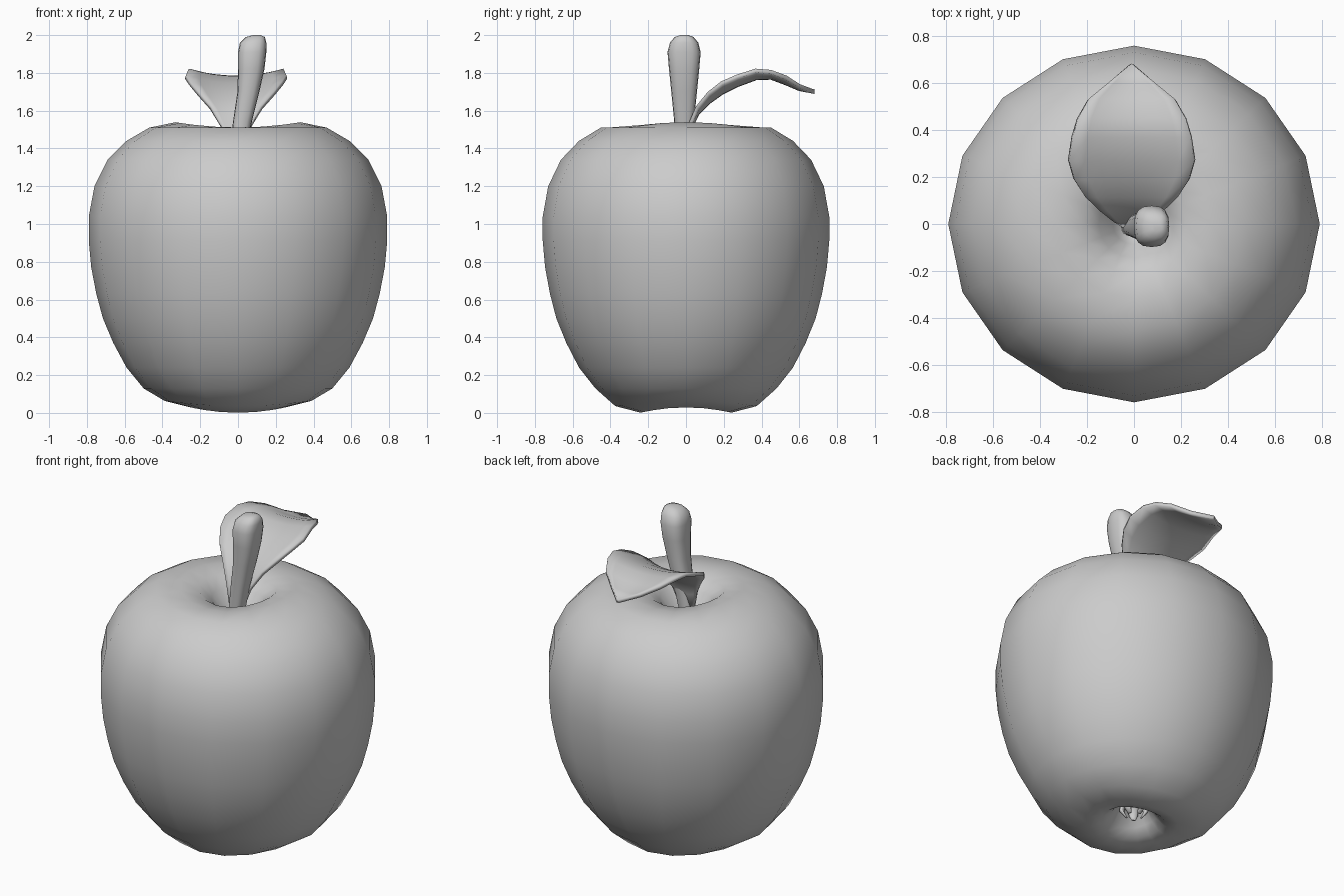
import bpy, bmesh, math
from mathutils import Vector

cube = bpy.data.objects.get("Cube")
if cube:
    bpy.data.objects.remove(cube, do_unlink=True)

grey = bpy.data.materials.new("plain_grey")
grey.use_nodes = True
grey.diffuse_color = (0.6, 0.6, 0.6, 1)
grey.node_tree.nodes["Principled BSDF"].inputs["Base Color"].default_value = (0.6, 0.6, 0.6, 1)


def finish(name, bm):
    """Turn a bmesh into a smooth-shaded object."""
    bmesh.ops.recalc_face_normals(bm, faces=bm.faces)
    for f in bm.faces:
        f.smooth = True
    mesh = bpy.data.meshes.new(name)
    bm.to_mesh(mesh)
    bm.free()
    mesh.materials.append(grey)
    obj = bpy.data.objects.new(name, mesh)
    bpy.context.collection.objects.link(obj)
    return obj


def skin(bm, rings, closed=True, caps=True):
    """Bridge equal rows of points with quads."""
    rows = [[bm.verts.new(p) for p in ring] for ring in rings]
    n = len(rows[0])
    for a, b in zip(rows, rows[1:]):
        for i in range(n if closed else n - 1):
            j = (i + 1) % n
            bm.faces.new((a[i], a[j], b[j], b[i]))
    if caps:
        bm.faces.new(rows[0])
        bm.faces.new(rows[-1])


# Fruit body: 16-sided lathe, (radius, height) from bottom hollow to top hollow
profile = [(0.03, 0.17), (0.08, 0.15), (0.13, 0.07), (0.18, 0.03), (0.25, 0.015),
           (0.39, 0.05), (0.5, 0.13), (0.59, 0.24), (0.66, 0.37), (0.715, 0.5),
           (0.75, 0.63), (0.777, 0.77), (0.79, 0.91), (0.79, 1.04), (0.76, 1.2),
           (0.69, 1.34), (0.59, 1.44), (0.47, 1.51), (0.33, 1.525), (0.22, 1.505),
           (0.15, 1.45), (0.09, 1.36), (0.03, 1.3)]


def body_ring(r, z):
    lobe = 0.014 if r < 0.45 else 0.0
    ring = []
    for i in range(16):
        a = math.tau * i / 16
        ring.append((r * math.cos(a), 0.96 * r * math.sin(a), z + lobe * math.cos(2 * a)))
    return ring


bm = bmesh.new()
skin(bm, [body_ring(r, z) for r, z in profile])
finish("fruit_body", bm)

# Stem: squarish tube that leans sideways and swells at the top
# (centre x, z, half width, half depth)
stem = [(-0.03, 1.28, 0.035, 0.035), (0.005, 1.42, 0.045, 0.045), (0.025, 1.55, 0.05, 0.053),
        (0.055, 1.7, 0.058, 0.068), (0.07, 1.82, 0.07, 0.08), (0.075, 1.91, 0.075, 0.088),
        (0.08, 1.96, 0.07, 0.075), (0.092, 1.99, 0.05, 0.05), (0.1, 2.0, 0.02, 0.02)]


def squarish(c):
    return math.copysign(abs(c) ** 0.75, c)


bm = bmesh.new()
skin(bm, [[(x + w * squarish(math.cos(a)), -0.01 + d * squarish(math.sin(a)), z)
           for a in (math.tau * i / 16 for i in range(16))] for x, z, w, d in stem])
finish("stem", bm)

# Leaf: cupped blade arching backwards
# (y, centre z, half width, edge lift)
leaf = [(-0.01, 1.36, 0.03, 0.0), (0.02, 1.5, 0.08, 0.02), (0.06, 1.585, 0.135, 0.03),
        (0.12, 1.645, 0.2, 0.045), (0.19, 1.695, 0.245, 0.05), (0.27, 1.735, 0.268, 0.045),
        (0.37, 1.772, 0.253, 0.04), (0.45, 1.775, 0.23, 0.03), (0.53, 1.745, 0.185, 0.03),
        (0.6, 1.715, 0.1, 0.015), (0.68, 1.7, 0.005, 0.0)]
bm = bmesh.new()
skin(bm, [[(-0.01 + w * t, y, z + lift * t * t) for t in (k / 4 for k in range(-4, 5))]
          for y, z, w, lift in leaf], closed=False, caps=False)
blade = finish("leaf", bm)
solid = blade.modifiers.new("thickness", 'SOLIDIFY')
solid.thickness = 0.022
solid.offset = 0

# Calyx: ring of small dried tips inside the bottom hollow
bm = bmesh.new()
for i in range(5):
    a = math.tau * i / 5 + 0.3
    out = Vector((math.cos(a), math.sin(a), 0))
    side = Vector((-out.y, out.x, 0))
    base = out * 0.06 + Vector((0, 0, 0.17))
    rings = []
    for k, (reach, drop, size) in enumerate([(0, 0, 0.03), (0.01, 0.06, 0.025),
                                             (-0.015, 0.1, 0.012)]):
        c = base + out * reach - Vector((0, 0, drop))
        rings.append([c + side * size * math.cos(b) + out * size * 0.5 * math.sin(b)
                      for b in (math.tau * j / 8 for j in range(8))])
    skin(bm, rings)
finish("calyx", bm)
